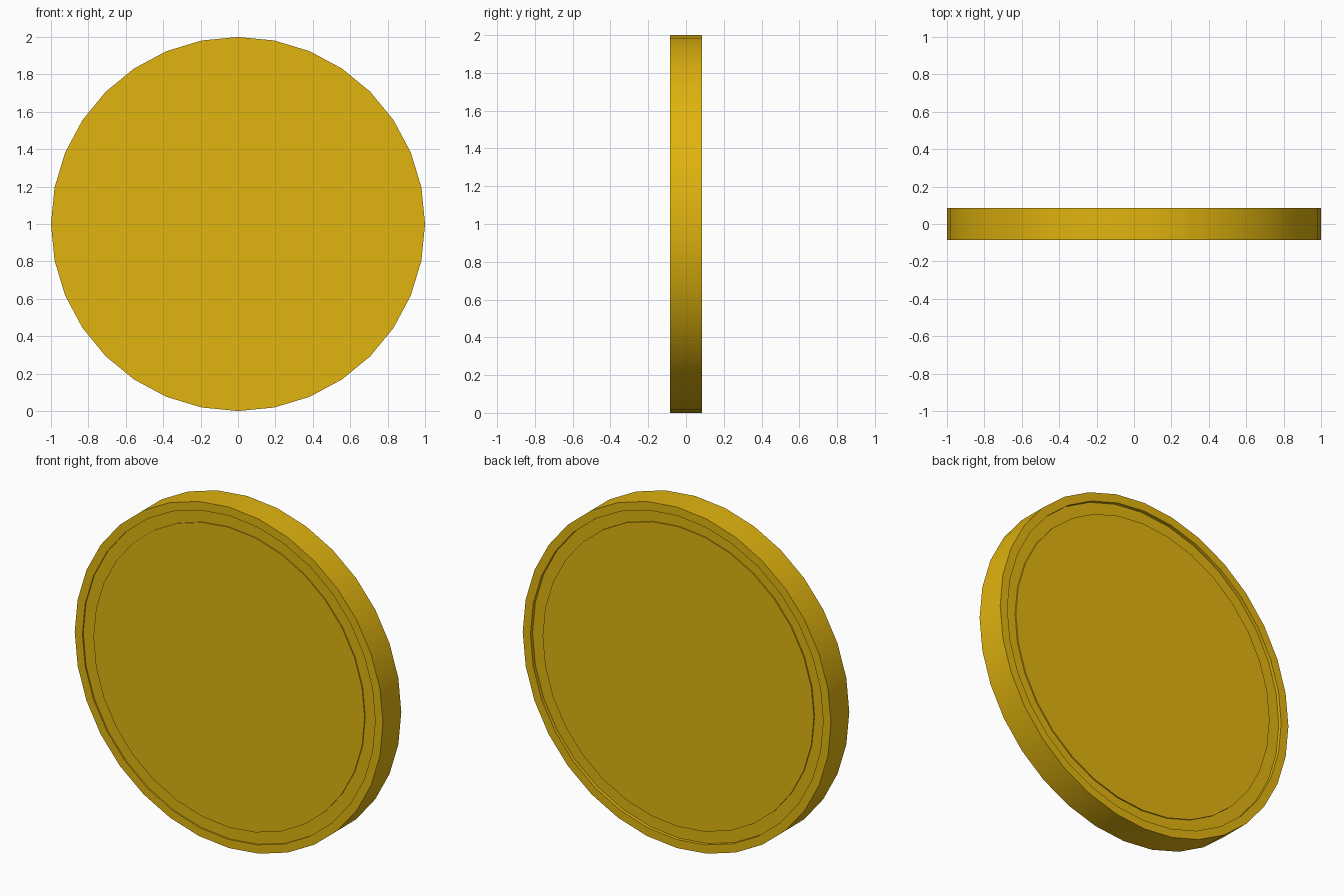
import bpy, bmesh, math

if "Cube" in bpy.data.objects:
    bpy.data.objects.remove(bpy.data.objects["Cube"])

SIDES = 32
HALF = 0.085          # half thickness of the coin
RIM, FACE = 0.95, 0.88  # inner radius of the rim, radius of the centre disc

gold = bpy.data.materials.new("gold")
gold.diffuse_color = (0.75, 0.456, 0.0048, 1)
gold.use_nodes = True
gold.node_tree.nodes["Principled BSDF"].inputs["Base Color"].default_value = gold.diffuse_color

# Coin profile (radius, y) from the front centre disc, over the rim, to the back
front, back = HALF - 0.008, HALF - 0.02
profile = [
    (FACE, -front - 0.006), (FACE, -front), (RIM, -front), (RIM, -HALF),
    (1.0, -HALF), (1.0, HALF),
    (RIM, HALF), (RIM, back), (FACE, back), (FACE, back + 0.007),
]

bm = bmesh.new()
rings = []
for r, y in profile:
    rings.append([bm.verts.new((r * math.sin(2 * math.pi * i / SIDES), y,
                                1 + r * math.cos(2 * math.pi * i / SIDES)))
                  for i in range(SIDES)])
for a, b in zip(rings, rings[1:]):
    for i in range(SIDES):
        j = (i + 1) % SIDES
        bm.faces.new((a[i], a[j], b[j], b[i]))
# Centre discs
bm.faces.new(rings[0])
bm.faces.new(rings[-1])
bmesh.ops.recalc_face_normals(bm, faces=bm.faces)

mesh = bpy.data.meshes.new("coin")
bm.to_mesh(mesh)
bm.free()
mesh.materials.append(gold)
coin = bpy.data.objects.new("coin", mesh)
bpy.context.collection.objects.link(coin)

# Smooth edge wall, crisp rim steps
bpy.context.view_layer.objects.active = coin
coin.select_set(True)
bpy.ops.object.shade_smooth_by_angle(angle=math.radians(30))
